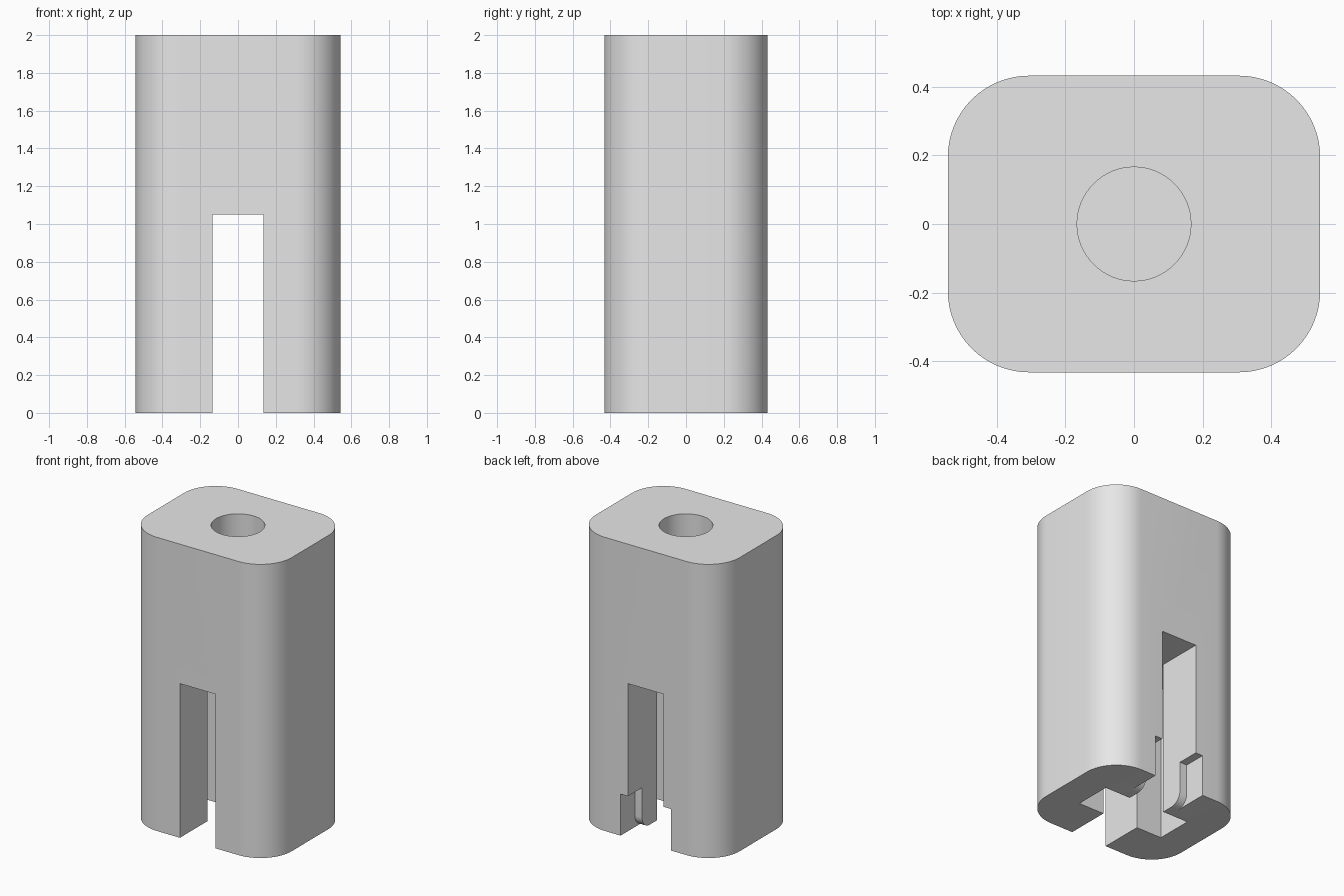
import bpy
import bmesh
from math import pi, cos, sin, radians
from mathutils import Vector

cube = bpy.data.objects.get("Cube")
if cube:
    bpy.data.objects.remove(cube, do_unlink=True)

grey = bpy.data.materials.new("plain_grey")
grey.use_nodes = True
COLOUR = (0.8, 0.8, 0.8, 1)
grey.diffuse_color = COLOUR
grey.node_tree.nodes["Principled BSDF"].inputs["Base Color"].default_value = COLOUR


def arc(cx, cy, r, start, end, steps):
    """Points along a circular arc, angles in radians."""
    angles = [start + (end - start) * i / steps for i in range(steps + 1)]
    return [(cx + r * cos(a), cy + r * sin(a)) for a in angles]


def prism(name, outline, low, high, axis="z"):
    """Extrude a closed outline along z, or a y-z outline along x."""
    place = (lambda a, b, t: (a, b, t)) if axis == "z" else (lambda a, b, t: (t, a, b))
    bm = bmesh.new()
    face = bm.faces.new([bm.verts.new(place(a, b, low)) for a, b in outline])
    top = bmesh.ops.extrude_face_region(bm, geom=[face])["geom"]
    verts = [v for v in top if isinstance(v, bmesh.types.BMVert)]
    bmesh.ops.translate(bm, verts=verts, vec=Vector(place(0, 0, high - low)))
    bmesh.ops.recalc_face_normals(bm, faces=bm.faces)
    mesh = bpy.data.meshes.new(name)
    bm.to_mesh(mesh)
    bm.free()
    mesh.materials.append(grey)
    obj = bpy.data.objects.new(name, mesh)
    bpy.context.collection.objects.link(obj)
    return obj


# Rounded block
HX, HY, R = 0.543, 0.4325, 0.237
outline = []
for i, (sx, sy) in enumerate([(1, 1), (-1, 1), (-1, -1), (1, -1)]):
    outline += arc(sx * (HX - R), sy * (HY - R), R, i * pi / 2, (i + 1) * pi / 2, 16)
body = prism("rounded_block", outline, 0, 2)

# Cross-shaped channel: a slot front to back with a wider pocket in the middle
SLOT, POCKET, FRONT, BACK = 0.135, 0.328, -0.133, 0.12
half = [(SLOT, -1), (SLOT, FRONT), (POCKET, FRONT), (POCKET, BACK), (SLOT, BACK), (SLOT, 1)]
channel = prism("channel_cutter", half + [(-x, y) for x, y in reversed(half)], -0.2, 1.05)

# Wider notch low on the back, with a rounded lead-in at the bottom
lead_in = arc(0.2, 0.08, 0.08, 0, -pi / 2, 10)
notch = prism("notch_cutter", [(0.6, 0.283), (0.28, 0.283)] + lead_in + [(0.2, -0.2), (0.6, -0.2)],
              -0.19, 0.19, axis="x")

# Round blind hole in the top
hole = prism("hole_cutter", arc(0, 0, 0.166, 0, 2 * pi, 64)[:-1], 1.4, 2.2)

bpy.ops.object.select_all(action="DESELECT")
bpy.context.view_layer.objects.active = body
body.select_set(True)
for cutter in (channel, notch, hole):
    mod = body.modifiers.new(cutter.name, "BOOLEAN")
    mod.operation = "DIFFERENCE"
    mod.solver = "EXACT"
    mod.object = cutter
    bpy.ops.object.modifier_apply(modifier=mod.name)
    bpy.data.objects.remove(cutter, do_unlink=True)

bpy.ops.object.shade_smooth_by_angle(angle=radians(30))
